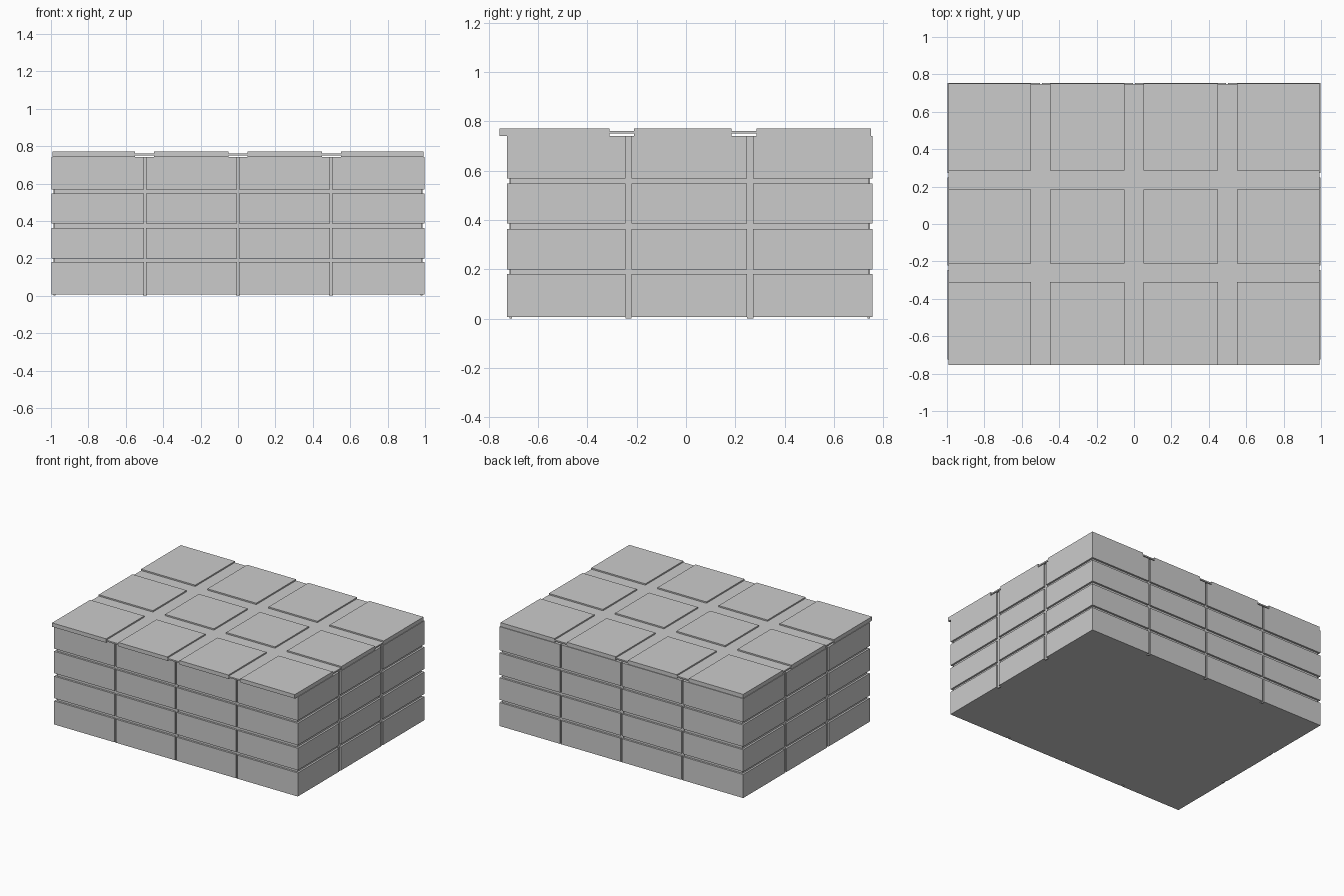
import bpy, bmesh

if "Cube" in bpy.data.objects:
    bpy.data.objects.remove(bpy.data.objects["Cube"])

X = 0.997               # half width of the masonry
YF, YB = -0.725, 0.755  # front and back wall planes
COLS = [-0.497, 0.0, 0.497]   # vertical joints on front and back
ROWS = [-0.233, 0.260]        # vertical joints on the sides


def finish(name, bm):
    bmesh.ops.recalc_face_normals(bm, faces=bm.faces)
    me = bpy.data.meshes.new(name)
    bm.to_mesh(me)
    bm.free()
    ob = bpy.data.objects.new(name, me)
    bpy.context.collection.objects.link(ob)
    return ob


def prism(name, pts, z0, z1):
    bm = bmesh.new()
    face = bm.faces.new([bm.verts.new((x, y, z0)) for x, y in pts])
    geo = bmesh.ops.extrude_face_region(bm, geom=[face])["geom"]
    verts = [v for v in geo if isinstance(v, bmesh.types.BMVert)]
    bmesh.ops.translate(bm, verts=verts, vec=(0, 0, z1 - z0))
    return finish(name, bm)


def box(name, x0, x1, y0, y1, z0, z1):
    return prism(name, [(x0, y0), (x1, y0), (x1, y1), (x0, y1)], z0, z1)


def notched_outline(d=0.012, wx=0.006, wy=0.012):
    """Wall outline with a shallow notch at every vertical joint."""
    pts = [(-X, YF)]
    for c in COLS:
        pts += [(c - wx, YF), (c - wx, YF + d), (c + wx, YF + d), (c + wx, YF)]
    pts.append((X, YF))
    for r in ROWS:
        pts += [(X, r - wy), (X - d, r - wy), (X - d, r + wy), (X, r + wy)]
    pts.append((X, YB))
    for c in reversed(COLS):
        pts += [(c + wx, YB), (c + wx, YB - d), (c - wx, YB - d), (c - wx, YB)]
    pts.append((-X, YB))
    for r in reversed(ROWS):
        pts += [(-X, r + wy), (-X + d, r + wy), (-X + d, r - wy), (-X, r - wy)]
    return pts


# Four courses of blocks
levels = [(0.006, 0.18), (0.20, 0.363), (0.385, 0.547), (0.567, 0.741)]
for i, (z0, z1) in enumerate(levels):
    prism(f"block_course_{i + 1}", notched_outline(), z0, z1)

# Recessed mortar between the courses
for i in range(3):
    box(f"mortar_bed_{i + 1}", -X + 0.014, X - 0.014, YF + 0.014, YB - 0.014,
        levels[i][1], levels[i + 1][0])

# Mortar strips in the vertical joints, reaching the ground
for i, c in enumerate(COLS):
    for side, y in (("front", YF + 0.010), ("back", YB - 0.020)):
        box(f"joint_{side}_{i + 1}", c - 0.01, c + 0.01, y, y + 0.01, 0, 0.741)
for i, r in enumerate(ROWS):
    for side, x in (("left", -X + 0.010), ("right", X - 0.020)):
        box(f"joint_{side}_{i + 1}", x, x + 0.01, r - 0.013, r + 0.013, 0, 0.741)

# Thin plate that forms the floor of the paving grooves
box("paving_bed", -0.992, 0.992, -0.754, 0.749, 0.75, 0.76)

# Paving slabs, 4 x 3, overhanging the front wall
tile_x = [(-0.993, -0.55), (-0.45, -0.05), (0.05, 0.45), (0.55, 0.993)]
tile_y = [(-0.755, -0.31), (-0.21, 0.185), (0.285, 0.75)]
for i, (x0, x1) in enumerate(tile_x):
    for j, (y0, y1) in enumerate(tile_y):
        box(f"paving_slab_{i + 1}_{j + 1}", x0, x1, y0, y1, 0.741, 0.77)
